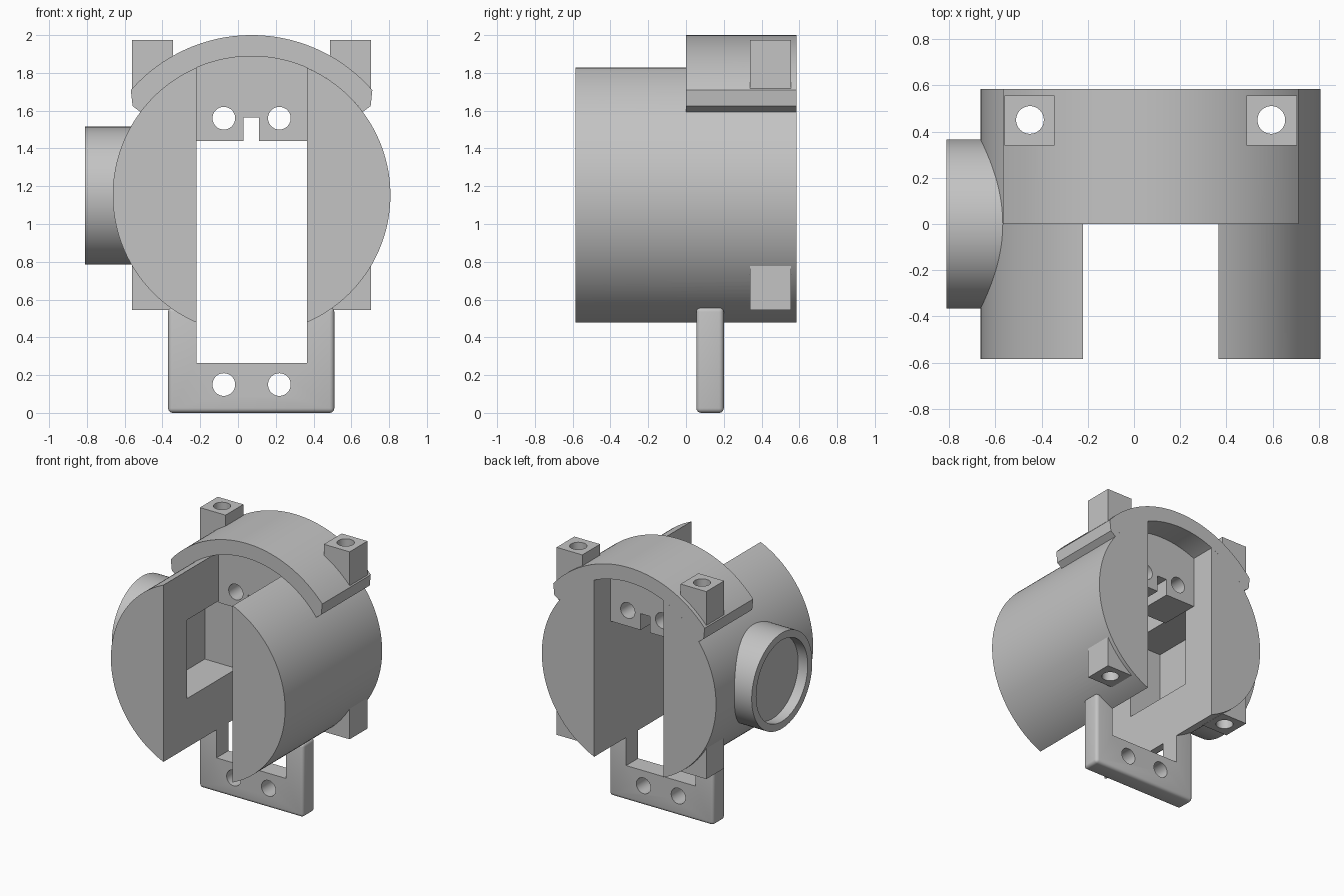
import bpy, bmesh, math
from mathutils import Matrix, Vector

old = bpy.data.objects.get("Cube")
if old:
    bpy.data.objects.remove(old, do_unlink=True)

grey = bpy.data.materials.new("plain_grey")
grey.use_nodes = True
grey.diffuse_color = (0.55, 0.55, 0.55, 1)
grey.node_tree.nodes["Principled BSDF"].inputs["Base Color"].default_value = grey.diffuse_color

CX, CZ, R = 0.072, 1.153, 0.735      # drum axis and radius
HALF = 0.585                         # half the drum depth
SLOT = (-0.22, 0.365)                # slot between the drum cheeks
HOLE = 0.06


def make(name, bm):
    bmesh.ops.recalc_face_normals(bm, faces=bm.faces)
    mesh = bpy.data.meshes.new(name)
    bm.to_mesh(mesh)
    bm.free()
    mesh.materials.append(grey)
    obj = bpy.data.objects.new(name, mesh)
    bpy.context.collection.objects.link(obj)
    return obj


def box(name, xs, ys, zs, bevel=0):
    bm = bmesh.new()
    bmesh.ops.create_cube(bm, size=1)
    spans = (xs, ys, zs)
    for v in bm.verts:
        v.co = Vector([(s[0] + s[1]) / 2 + c * (s[1] - s[0]) for s, c in zip(spans, v.co)])
    if bevel:
        bmesh.ops.bevel(bm, geom=bm.edges[:], offset=bevel, segments=4,
                        profile=0.5, affect='EDGES')
    return make(name, bm)


def cylinder(name, axis, centre, radius, length, sides=48):
    bm = bmesh.new()
    turn = {'X': Matrix.Rotation(math.pi / 2, 4, 'Y'),
            'Y': Matrix.Rotation(math.pi / 2, 4, 'X'),
            'Z': Matrix.Identity(4)}[axis]
    bmesh.ops.create_cone(bm, cap_ends=True, segments=sides, radius1=radius, radius2=radius,
                          depth=length, matrix=Matrix.Translation(centre) @ turn)
    return make(name, bm)


def cut(obj, *cutters):
    bpy.context.view_layer.objects.active = obj
    for tool in cutters:
        mod = obj.modifiers.new("cut", 'BOOLEAN')
        mod.operation, mod.solver, mod.object = 'DIFFERENCE', 'EXACT', tool
        bpy.ops.object.modifier_apply(modifier=mod.name)
        bpy.data.objects.remove(tool, do_unlink=True)
    return obj


def screw_holes():
    return [cylinder("cutter", 'Z', (x, 0.45, 1), HOLE, 4) for x in (CX - 0.522, CX + 0.522)]


def eye_holes(z):
    return [cylinder("cutter", 'Y', (x, 0, z), HOLE, 3) for x in (CX - 0.147, CX + 0.147)]


# drum with the slot, the square pocket and the screw bores
drum = cylinder("drum", 'Y', (CX, 0, CZ), R, 2 * HALF, 160)
cut(drum, box("cutter", SLOT, (-1, 1), (0, 3)),
    box("cutter", (-0.49, 0), (-0.3, 0.3), (CZ - 0.3, CZ + 0.3)), *screw_holes())

# curved hood over the rear half
rim = R + 0.112
start, end = math.radians(41), math.radians(139)
lip = math.radians(36.8)
polar = [(rim, start + (end - start) * i / 64) for i in range(65)]
polar.append((0.787, math.pi - lip))
polar += [(R, math.pi - lip - (math.pi - 2 * lip) * i / 64) for i in range(65)]
polar.append((0.787, lip))
bm = bmesh.new()
face = bm.faces.new([bm.verts.new((CX + r * math.cos(a), 0, CZ + r * math.sin(a)))
                     for r, a in polar])
grown = bmesh.ops.extrude_face_region(bm, geom=[face])["geom"]
bmesh.ops.translate(bm, vec=(0, HALF, 0),
                    verts=[g for g in grown if isinstance(g, bmesh.types.BMVert)])
hood = cut(make("hood", bm), *screw_holes())

# screw posts above and below, on both sides
parts = [drum, hood]
for side, sign in (("right", -1), ("left", 1)):
    xs = sorted((CX + sign * 0.415, CX + sign * 0.632))
    for level, zs in (("upper", (1.66, 1.975)), ("lower", (0.545, 0.8))):
        post = box(f"{level}_{side}_post", xs, (0.34, 0.555), zs)
        parts.append(cut(post, *screw_holes()))

# notched block hanging under the hood
block = box("hanging_block", SLOT, (0.08, 0.39), (1.44, 1.9))
cut(block, *eye_holes(1.56), box("cutter", (0.03, 0.11), (-1, 1), (1, 1.565)))
parts.append(block)

# mounting frame below the drum
frame = box("mounting_frame", (-0.37, 0.51), (0.055, 0.2), (0, 0.56), 0.025)
cut(frame, box("cutter", SLOT, (-1, 1), (0.265, 1)), *eye_holes(0.15))
parts.append(frame)

# round side port with a shallow recess
port = cylinder("side_port", 'X', (-0.655, 0, CZ - 0.003), 0.365, 0.31, 96)
cut(port, cylinder("cutter", 'X', (-0.83, 0, CZ - 0.003), 0.31, 0.2, 96))
parts.append(port)

# smooth the round walls and keep the corners sharp
bpy.ops.object.select_all(action='DESELECT')
for obj in parts:
    obj.select_set(True)
bpy.context.view_layer.objects.active = drum
bpy.ops.object.shade_smooth_by_angle(angle=math.radians(28))
